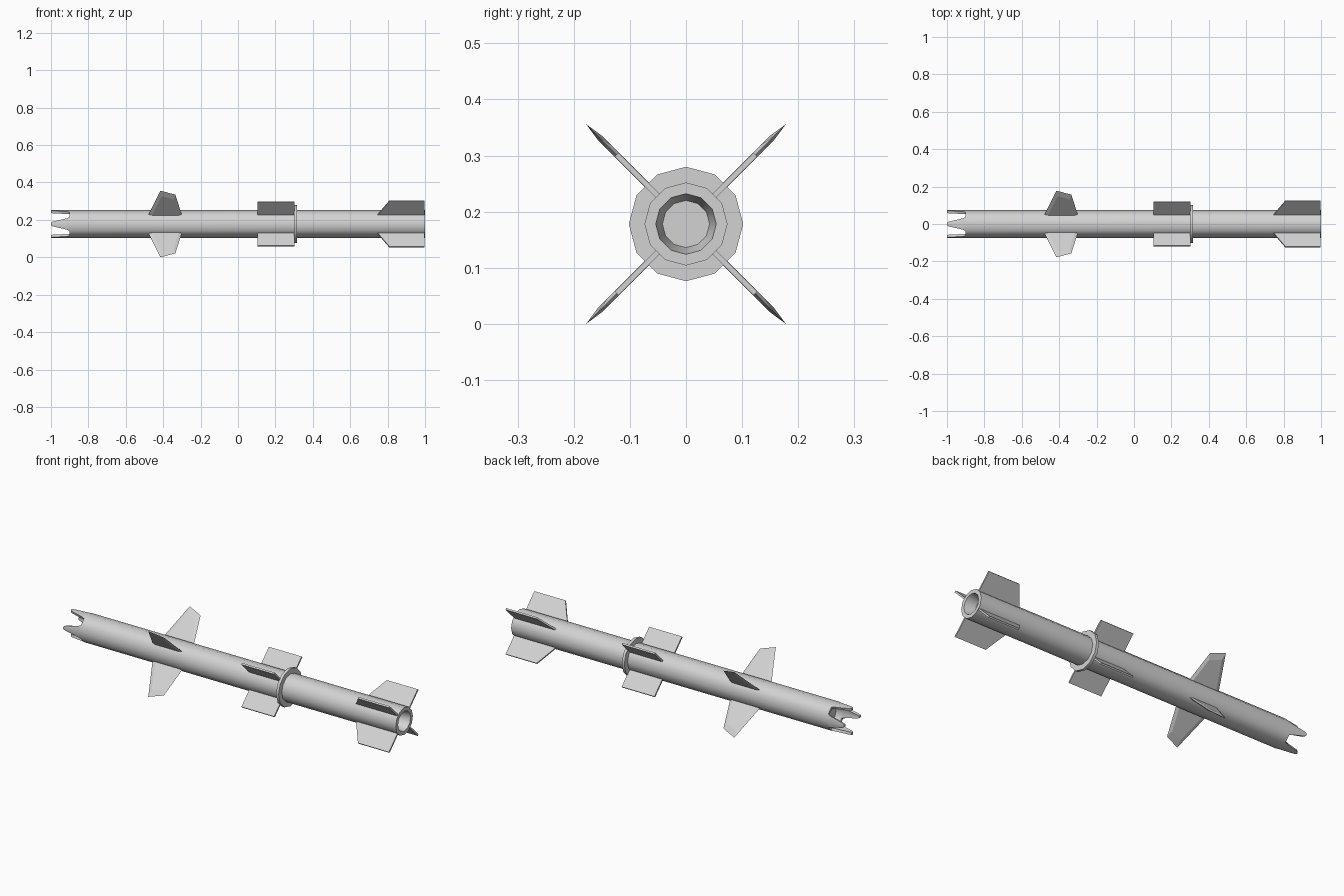
import bpy, bmesh, math
from mathutils import Matrix, Vector

if "Cube" in bpy.data.objects:
    bpy.data.objects.remove(bpy.data.objects["Cube"])

AXIS_Z = 0.178
SIDES = 12
R_BODY, R_NOSE = 0.074, 0.06

grey = bpy.data.materials.new("light_grey")
grey.use_nodes = True
grey.diffuse_color = (0.65, 0.65, 0.65, 1)
grey.node_tree.nodes["Principled BSDF"].inputs["Base Color"].default_value = grey.diffuse_color


def finish(name, bm, smooth=False):
    bmesh.ops.remove_doubles(bm, verts=bm.verts, dist=0.0001)
    bmesh.ops.recalc_face_normals(bm, faces=bm.faces)
    mesh = bpy.data.meshes.new(name)
    bm.to_mesh(mesh)
    bm.free()
    mesh.materials.append(grey)
    obj = bpy.data.objects.new(name, mesh)
    obj.location.z = AXIS_Z
    bpy.context.collection.objects.link(obj)
    if smooth:
        bpy.ops.object.select_all(action="DESELECT")
        obj.select_set(True)
        bpy.context.view_layer.objects.active = obj
        bpy.ops.object.shade_smooth_by_angle(angle=math.radians(35))
    return obj


def polar(x, r, degrees):
    a = math.radians(degrees)
    return Vector((x, r * math.sin(a), r * math.cos(a)))


def lathe(bm, profile, keep=lambda segment, side: True):
    """Turn (x, radius) points about the long axis."""
    step = 360 / SIDES
    rings = [[bm.verts.new(polar(x, r, i * step)) for i in range(SIDES)] for x, r in profile]
    for s, (a, b) in enumerate(zip(rings, rings[1:])):
        for i in range(SIDES):
            j = (i + 1) % SIDES
            if keep(s, i):
                bm.faces.new((a[i], a[j], b[j], b[i]))
    return rings


def facet_radius(r, degrees):
    """Radius of the twelve-sided section at an angle within 30 of a corner."""
    half = 180 / SIDES
    return r * math.cos(math.radians(half)) / math.cos(math.radians(half - abs(degrees)))


# Body tube: nose socket, outer wall and flared nozzle
bm = bmesh.new()
tube = [(-0.86, R_NOSE), (-0.9, R_NOSE), (-0.9, R_BODY), (1, R_BODY), (1, 0.054), (0.94, 0.042)]
rings = lathe(bm, tube, lambda s, i: s != 1 or i % 3 == 1)
bm.faces.new(rings[0])
bm.faces.new(rings[-1])

# Four tapered nose prongs continuing the tube wall
stations = [(-0.9, 30), (-0.915, 25), (-0.96, 16), (-0.99, 10), (-1, 5)]
for turn in range(0, 360, 90):
    loops = []
    for x, width in stations:
        outer = [polar(x, facet_radius(R_BODY, a), turn + a) for a in (-width, 0, width)]
        inner = [polar(x, facet_radius(R_NOSE, a), turn + a) for a in (width, 0, -width)]
        loops.append([bm.verts.new(p) for p in outer + inner])
    for a, b in zip(loops, loops[1:]):
        for i in range(6):
            j = (i + 1) % 6
            bm.faces.new((a[i], a[j], b[j], b[i]))
    bm.faces.new(loops[-1])
finish("body_tube", bm, smooth=True)

# Raised collar
bm = bmesh.new()
lathe(bm, [(0.3, 0.07), (0.3, 0.102), (0.315, 0.102), (0.315, 0.07), (0.3, 0.07)])
finish("collar", bm, smooth=True)


def fin_set(name, outline, thick, bevel):
    """Four diagonal plates from an (x, radius) outline; bevel thins the outer edges."""
    centre = Vector((sum(p[0] for p in outline) / 4, 0.07))
    for k in range(4):
        bm = bmesh.new()
        loops = []
        for side in (-1, 1):
            flat = []
            for x, r in outline:
                p = Vector((x, r))
                if r > R_BODY:
                    p += (centre - p) * bevel
                else:
                    p.x += (centre.x - p.x) * bevel
                flat.append(bm.verts.new((p.x, side * thick / 2, p.y)))
            loops.append(flat)
        edge = [bm.verts.new((x, 0, r)) for x, r in outline] if bevel else None
        chain = [loops[0], edge, loops[1]] if bevel else loops
        for a, b in zip(chain, chain[1:]):
            for i in range(len(outline)):
                j = (i + 1) % len(outline)
                bm.faces.new((a[i], a[j], b[j], b[i]))
        for loop in loops:
            bm.faces.new(loop)
        bm.transform(Matrix.Rotation(math.radians(45 + 90 * k), 4, "X"))
        finish(f"{name}_{k + 1}", bm)


# Front control fins, middle strakes and tail fins
fin_set("front_fin", [(-0.48, 0.068), (-0.415, 0.252), (-0.335, 0.222), (-0.3, 0.068)], 0.011, 0.2)
fin_set("middle_fin", [(0.105, 0.068), (0.105, 0.167), (0.302, 0.167), (0.302, 0.068)], 0.009, 0)
fin_set("tail_fin", [(0.745, 0.068), (0.81, 0.175), (0.996, 0.175), (0.996, 0.068)], 0.009, 0)
